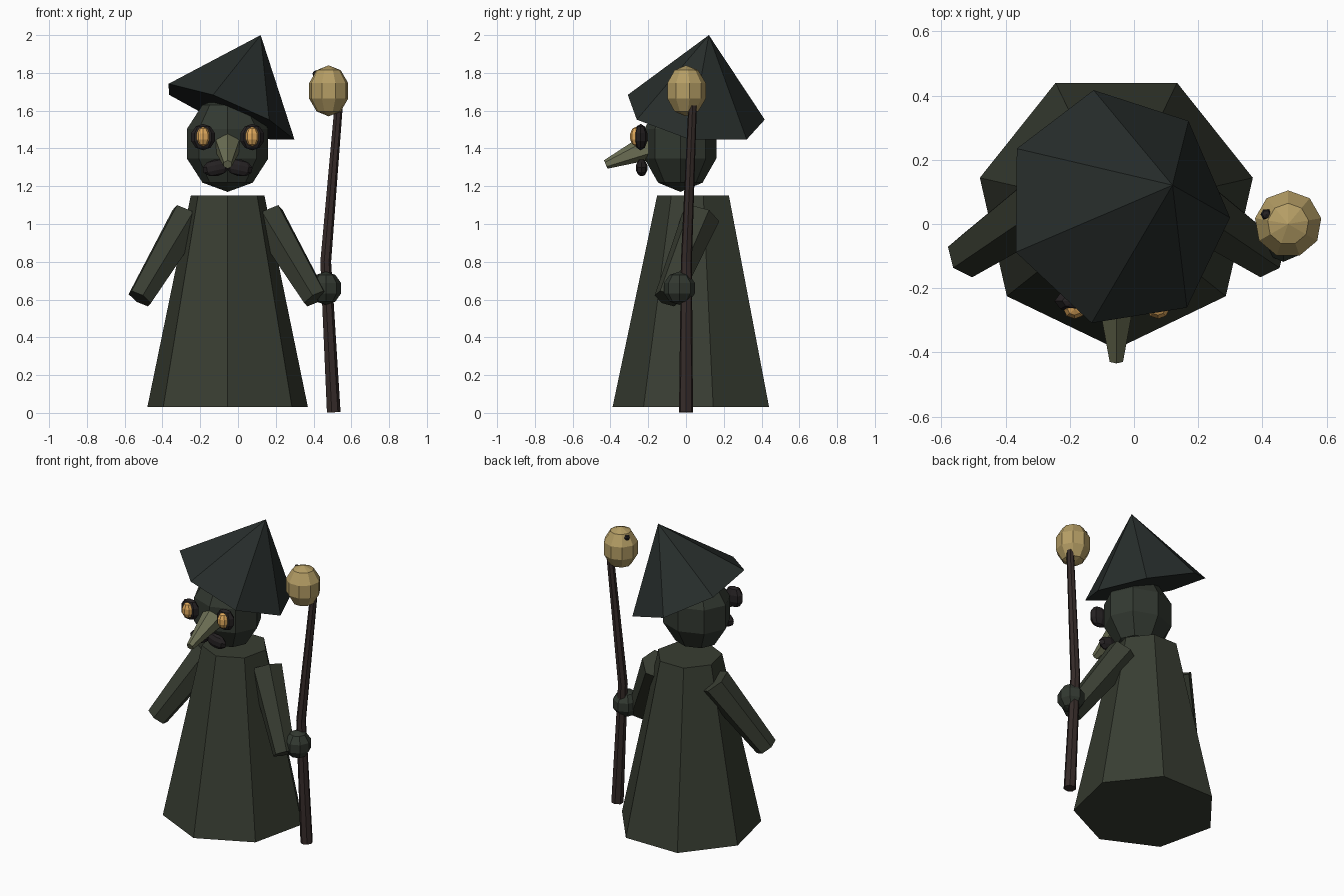
import bpy, bmesh
from math import sin, cos, pi, radians
from mathutils import Vector, Matrix

if "Cube" in bpy.data.objects:
    bpy.data.objects.remove(bpy.data.objects["Cube"])


def material(name, rgb):
    m = bpy.data.materials.new(name)
    m.diffuse_color = (*rgb, 1)
    m.use_nodes = True
    m.node_tree.nodes["Principled BSDF"].inputs["Base Color"].default_value = m.diffuse_color
    return m


ROBE = material("robe_green", (0.040, 0.047, 0.032))
SKIN = material("head_green", (0.032, 0.040, 0.030))
HAT = material("hat_dark", (0.020, 0.026, 0.024))
BEAK = material("beak_olive", (0.150, 0.160, 0.090))
DARK = material("dark_trim", (0.018, 0.015, 0.016))
GLOW = material("amber", (0.75, 0.40, 0.11))
WOOD = material("dark_wood", (0.036, 0.024, 0.022))
GOLD = material("pale_gold", (0.46, 0.34, 0.13))
CX = -0.055  # the body's own middle


def loft(name, pts, radii, n, mat, spin=0.0, matrix=None):
    """Skin n-sided rings along a path; a zero radius makes a point."""
    pts = [Vector(p) for p in pts]
    bm = bmesh.new()
    rings = []
    for i, (p, r) in enumerate(zip(pts, radii)):
        d = pts[min(i + 1, len(pts) - 1)] - pts[max(i - 1, 0)]
        q = Vector((0, 0, 1)).rotation_difference(d)
        ring = []
        for k in range(n):
            a = radians(spin) + 2 * pi * k / n
            ring.append(bm.verts.new(p + q @ Vector((r * cos(a), r * sin(a), 0))))
        rings.append(ring)
    for a, b in zip(rings, rings[1:]):
        for k in range(n):
            j = (k + 1) % n
            bm.faces.new((a[k], a[j], b[j], b[k]))
    if radii[0] > 0:
        bm.faces.new(rings[0][::-1])
    if radii[-1] > 0:
        bm.faces.new(rings[-1])
    bmesh.ops.remove_doubles(bm, verts=bm.verts, dist=1e-5)
    if matrix:
        bm.transform(matrix)
    bmesh.ops.recalc_face_normals(bm, faces=bm.faces)
    me = bpy.data.meshes.new(name)
    bm.to_mesh(me)
    bm.free()
    me.materials.append(mat)
    ob = bpy.data.objects.new(name, me)
    bpy.context.collection.objects.link(ob)
    return ob


def ball(name, centre, size, mat, n=8, rows=5, spin=0.0, roll=0.0):
    """Low-poly ellipsoid with the given half sizes, rolled about y."""
    lat = [-pi / 2 + pi * i / rows for i in range(rows + 1)]
    radii = [cos(t) for t in lat]
    radii[0] = radii[-1] = 0
    m = (Matrix.Translation(centre) @ Matrix.Rotation(radians(roll), 4, 'Y')
         @ Matrix.Diagonal((*size, 1)))
    return loft(name, [(0, 0, sin(t)) for t in lat], radii, n, mat, spin, m)


# Robe and head
loft("robe", [(CX, 0.047, 0.03), (CX, 0.047, 1.15)], [0.436, 0.2], 7, ROBE, -90)
ball("head", (CX, -0.03, 1.425), (0.226, 0.2, 0.255), SKIN)

# Tilted pointed hat
brim = Vector((-0.051, 0.048, 1.587))
loft("hat", [brim, brim + Vector((0.171, 0.073, 0.413))], [0.378, 0], 7, HAT, -2.5)

# Beak
loft("beak", [(CX, -0.19, 1.412), (CX, -0.425, 1.315)], [0.072, 0.024], 6, BEAK, 90)

# Mirrored pairs: sleeves, goggles, eyes, moustache halves
for side, s in (("left", -1), ("right", 1)):
    loft(side + "_sleeve", [(CX + s * 0.205, 0.08, 1.04), (CX + s * 0.465, -0.1, 0.605)],
         [0.102, 0.07], 6, ROBE, 90)
    ball(side + "_goggle", (CX + s * 0.13, -0.24, 1.46), (0.066, 0.037, 0.07), DARK)
    ball(side + "_eye", (CX + s * 0.13, -0.265, 1.463), (0.037, 0.032, 0.052), GLOW)
    ball(side + "_moustache", (CX + s * 0.062, -0.235, 1.298), (0.072, 0.032, 0.045),
         DARK, roll=s * 12)

# Hand and crooked staff
ball("hand", (0.465, -0.035, 0.66), (0.085, 0.087, 0.088), SKIN)
loft("staff", [(0.505, 0, 0.003), (0.463, 0.002, 0.8), (0.532, 0.035, 1.63)],
     [0.038, 0.03, 0.023], 7, WOOD)

# Staff orb with a small dark knot
ball("staff_orb", (0.48, 0, 1.705), (0.11, 0.11, 0.135), GOLD, n=9, spin=90)
ball("orb_knot", (0.412, 0.03, 1.795), (0.018, 0.018, 0.018), DARK, n=6, rows=4)
